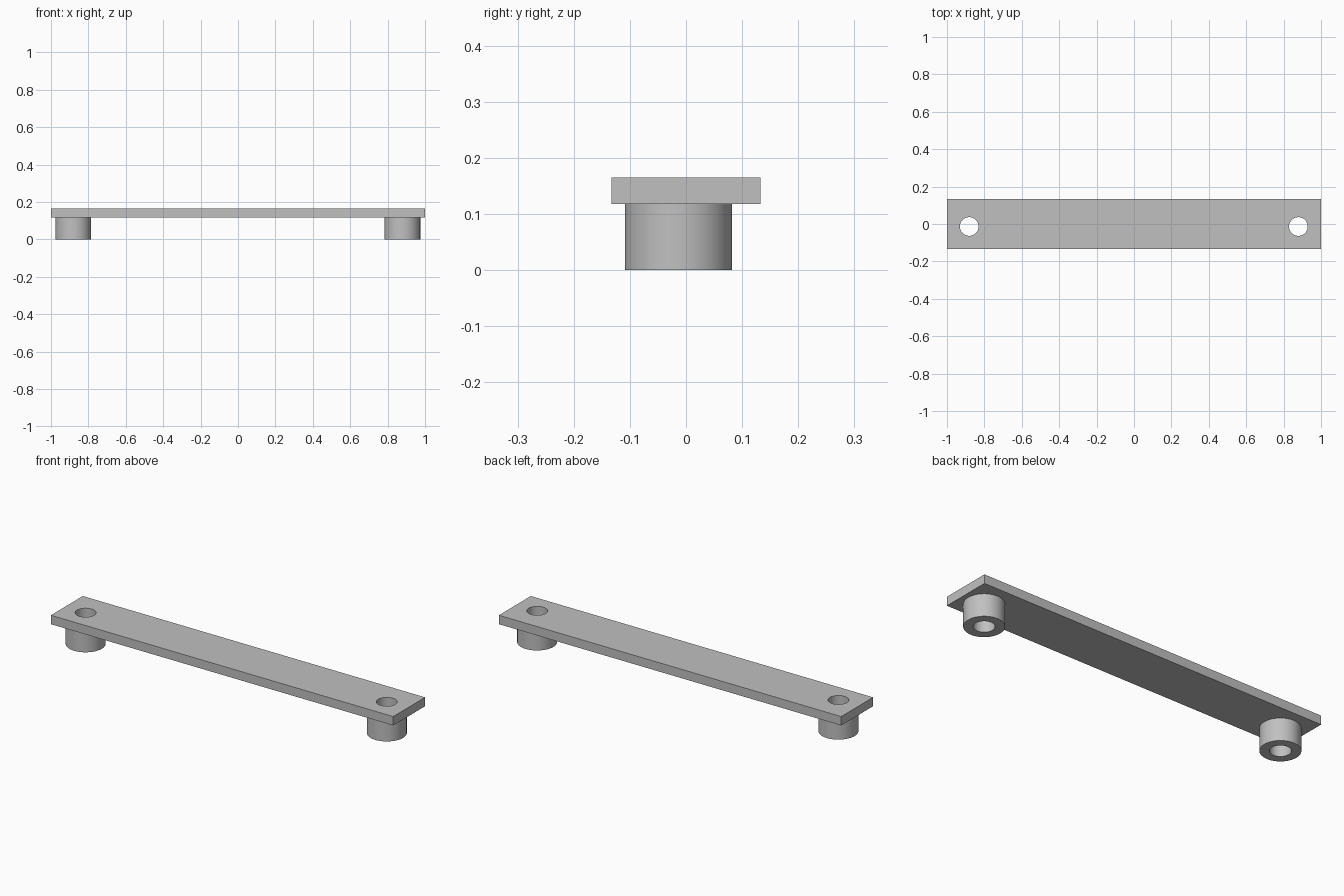
import bpy

if "Cube" in bpy.data.objects:
    bpy.data.objects.remove(bpy.data.objects["Cube"])

PLATE_BOTTOM, PLATE_TOP = 0.118, 0.165
CENTRES = [(-0.881, -0.0135), (0.879, -0.0135)]

grey = bpy.data.materials.new("light grey")
grey.diffuse_color = (0.53, 0.53, 0.53, 1)
grey.use_nodes = True
grey.node_tree.nodes["Principled BSDF"].inputs["Base Color"].default_value = grey.diffuse_color


def cylinder(name, radius, x, y, z0, z1):
    bpy.ops.mesh.primitive_cylinder_add(vertices=64, radius=radius, depth=z1 - z0,
                                        location=(x, y, (z0 + z1) / 2))
    ob = bpy.context.object
    ob.name = name
    ob.data.materials.append(grey)
    return ob


def combine(target, other, operation):
    mod = target.modifiers.new(operation.lower(), 'BOOLEAN')
    mod.operation, mod.solver, mod.object = operation, 'EXACT', other
    bpy.context.view_layer.objects.active = target
    bpy.ops.object.modifier_apply(modifier=mod.name)
    bpy.data.objects.remove(other)


# Flat bar
bpy.ops.mesh.primitive_cube_add(size=1, location=(0, 0, (PLATE_BOTTOM + PLATE_TOP) / 2))
bar = bpy.context.object
bar.name = "mounting_bar"
bar.scale = (2, 0.266, PLATE_TOP - PLATE_BOTTOM)
bpy.ops.object.transform_apply(location=True, rotation=False, scale=True)
bar.data.materials.append(grey)

# Round spacers under each end, bored right through
for x, y in CENTRES:
    combine(bar, cylinder("spacer", 0.0955, x, y, 0, 0.14), 'UNION')
    combine(bar, cylinder("bore_cutter", 0.05, x, y, -0.1, 0.3), 'DIFFERENCE')

# Smooth round walls, crisp edges
bpy.ops.object.select_all(action='DESELECT')
bar.select_set(True)
bpy.context.view_layer.objects.active = bar
bpy.ops.object.shade_smooth_by_angle()
